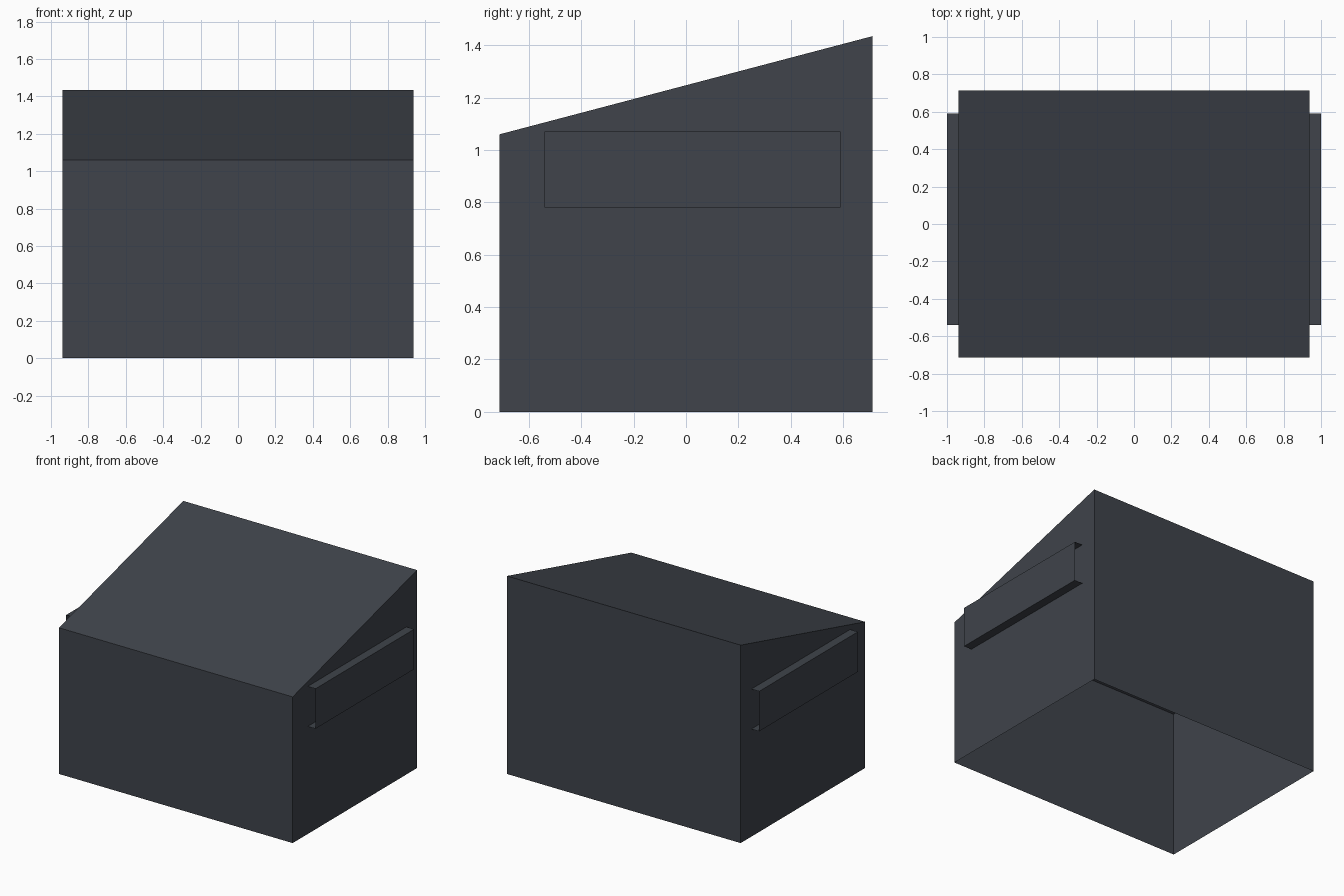
import bpy

if "Cube" in bpy.data.objects:
    bpy.data.objects.remove(bpy.data.objects["Cube"])

# One dark slate colour
slate = bpy.data.materials.new("dark slate")
slate.diffuse_color = (0.050, 0.057, 0.070, 1.0)
slate.use_nodes = True
slate.node_tree.nodes["Principled BSDF"].inputs["Base Color"].default_value = slate.diffuse_color


def make_object(name, verts, faces):
    mesh = bpy.data.meshes.new(name)
    mesh.from_pydata(verts, [], faces)
    mesh.materials.append(slate)
    mesh.update()
    obj = bpy.data.objects.new(name, mesh)
    bpy.context.collection.objects.link(obj)
    return obj


# Thin shell: four walls and a sloping lid, open underneath
X, Y, LOW, HIGH = 0.9375, 0.7125, 1.06, 1.435
corners = [(-X, -Y), (X, -Y), (X, Y), (-X, Y)]
verts = [(x, y, 0) for x, y in corners]
verts += [(x, y, LOW if y < 0 else HIGH) for x, y in corners]
walls = [(i, (i + 1) % 4, (i + 1) % 4 + 4, i + 4) for i in range(4)]
make_object("sloped_shell", verts, walls + [(4, 5, 6, 7)])


# Side rails: thin channels with open ends, closed off by the shell wall
def side_rail(name, side):
    profile = [(X, 0.78), (1.0, 0.78), (1.0, 1.07), (X, 1.07)]
    pts = [(side * x, y, z) for y in (-0.54, 0.59) for x, z in profile]
    faces = [(i, i + 1, i + 5, i + 4) for i in range(3)]
    if side > 0:
        faces = [f[::-1] for f in faces]
    rail = make_object(name, pts, faces)
    # make normals face away from the channel's centre
    for p in rail.data.polygons:
        mid = p.center
        away = (mid.x - side * (X + 1) / 2, 0, mid.z - 0.925)
        if p.normal.x * away[0] + p.normal.z * away[2] < 0:
            p.flip()
    rail.data.update()


side_rail("right_rail", 1)
side_rail("left_rail", -1)
